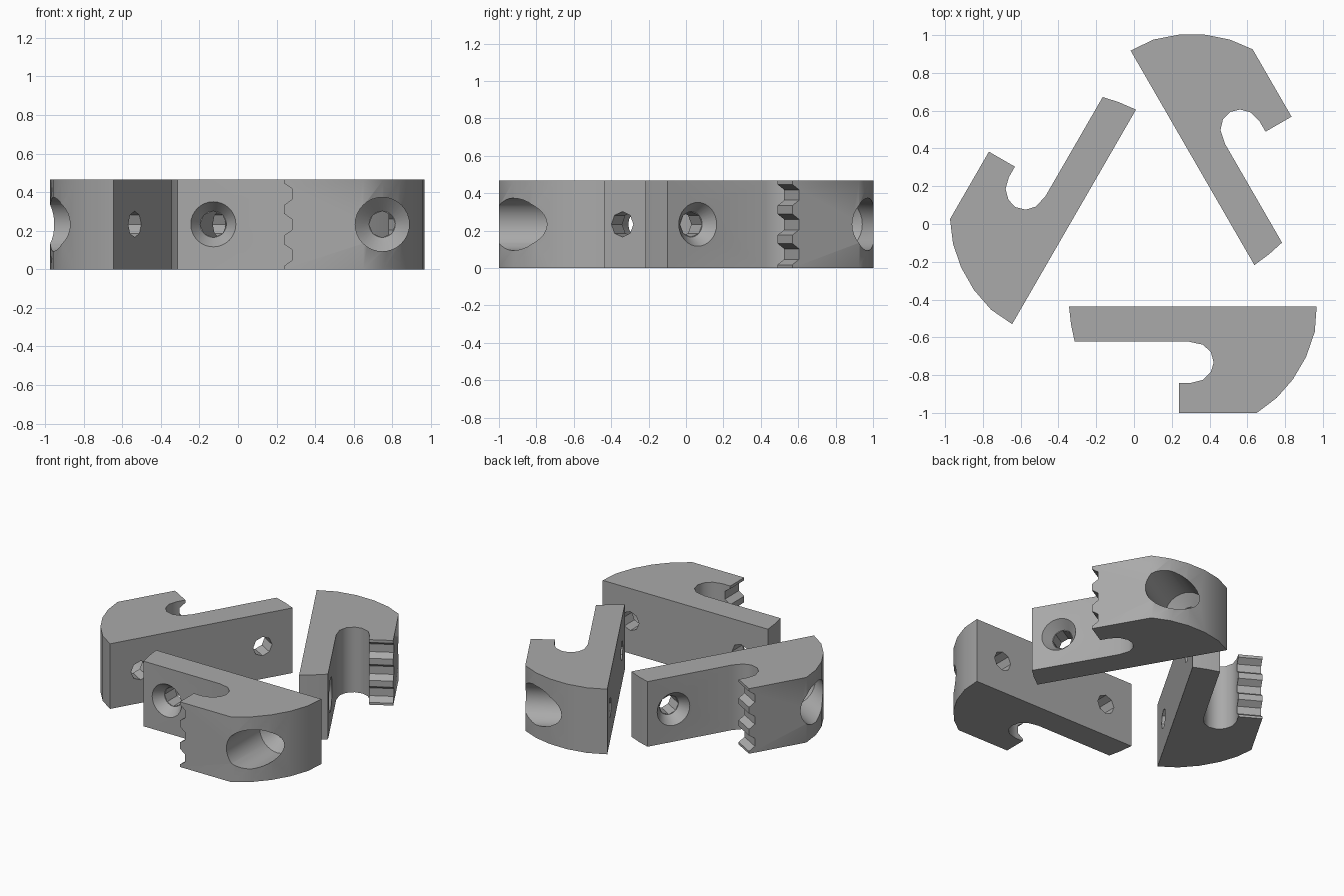
import bpy
import bmesh
from math import sin, cos, radians, tau
from mathutils import Matrix, Vector

if "Cube" in bpy.data.objects:
    bpy.data.objects.remove(bpy.data.objects["Cube"], do_unlink=True)

HEIGHT = 0.467
MID = HEIGHT / 2
PIVOT = Vector((0.967, -0.437, 0))      # wide corner of the jaw

steel = bpy.data.materials.new("grey steel")
steel.diffuse_color = (0.4, 0.4, 0.4, 1)
steel.use_nodes = True
steel.node_tree.nodes["Principled BSDF"].inputs["Base Color"].default_value = (0.4, 0.4, 0.4, 1)


def make_object(name, bm):
    bmesh.ops.recalc_face_normals(bm, faces=bm.faces)
    mesh = bpy.data.meshes.new(name)
    bm.to_mesh(mesh)
    bm.free()
    mesh.materials.append(steel)
    obj = bpy.data.objects.new(name, mesh)
    bpy.context.collection.objects.link(obj)
    return obj


def prism(name, points, move):
    """Extrude a closed outline along a vector."""
    bm = bmesh.new()
    face = bm.faces.new([bm.verts.new(p) for p in points])
    out = bmesh.ops.extrude_face_region(bm, geom=[face])["geom"]
    verts = [v for v in out if isinstance(v, bmesh.types.BMVert)]
    bmesh.ops.translate(bm, verts=verts, vec=move)
    return make_object(name, bm)


def drill(name, x, rings, sides):
    """Turned cutter about an axis along y, from (y, radius) pairs."""
    bm = bmesh.new()
    loops = [[bm.verts.new((x + r * sin(tau * i / sides), y, MID + r * cos(tau * i / sides)))
              for i in range(sides)] for y, r in rings]
    for a, b in zip(loops, loops[1:]):
        for i in range(sides):
            j = (i + 1) % sides
            bm.faces.new((a[i], a[j], b[j], b[i]))
    bm.faces.new(loops[0])
    bm.faces.new(loops[-1])
    return make_object(name, bm)


def cut(target, cutter):
    cutter.hide_render = True
    mod = target.modifiers.new("cut", "BOOLEAN")
    mod.operation = "DIFFERENCE"
    mod.solver = "EXACT"
    mod.object = cutter
    bpy.context.view_layer.objects.active = target
    bpy.ops.object.modifier_apply(modifier=mod.name)
    bpy.data.objects.remove(cutter, do_unlink=True)


# Jaw outline: straight back, rounded nose, hook and arm
outline = [(-0.344, -0.437), (0.967, -0.437),
           (0.957, -0.571), (0.911, -0.704), (0.841, -0.823), (0.755, -0.921), (0.65, -1.0),
           (0.238, -1.0), (0.238, -0.841), (0.302, -0.841),
           (0.365, -0.825), (0.407, -0.783), (0.422, -0.733), (0.407, -0.678), (0.365, -0.639),
           (0.291, -0.623), (-0.314, -0.623), (-0.333, -0.534)]
jaw = prism("front_jaw", [(x, y, 0) for x, y in outline], (0, 0, HEIGHT))

# Gripping teeth on the hook tip
for k in range(3):
    top = 0.447 - 0.158 * k
    groove = [(0.2, top + 0.026), (0.238, top), (0.28, top - 0.029),
              (0.28, top - 0.085), (0.238, top - 0.114), (0.2, top - 0.14)]
    cut(jaw, prism("groove_cutter", [(x, -1.1, z) for x, z in groove], (0, 0.29, 0)))

# Countersunk screw holes
for x, mouth, start in ((-0.128, 0.117, -0.8), (0.748, 0.14, -1.2)):
    cut(jaw, drill("sink_cutter", x, [(start, mouth), (-0.623, mouth), (-0.553, 0.068)], 32))
    cut(jaw, drill("bolt_cutter", x, [(-0.6, 0.068), (-0.3, 0.068)], 8))

# Smooth the curved walls, keep the corners crisp
bpy.ops.object.select_all(action="DESELECT")
jaw.select_set(True)
bpy.context.view_layer.objects.active = jaw
bpy.ops.object.shade_smooth_by_angle(angle=radians(38))

# Three equal jaws arranged in a triangle
jaw.data.transform(Matrix.Translation(-PIVOT))
jaw.location = PIVOT
for name, spot, turn in (("right_jaw", (-0.645, -0.53, 0), -120),
                         ("left_jaw", (-0.018, 0.918, 0), 120)):
    copy = bpy.data.objects.new(name, jaw.data)
    copy.location = spot
    copy.rotation_euler.z = radians(turn)
    bpy.context.collection.objects.link(copy)
